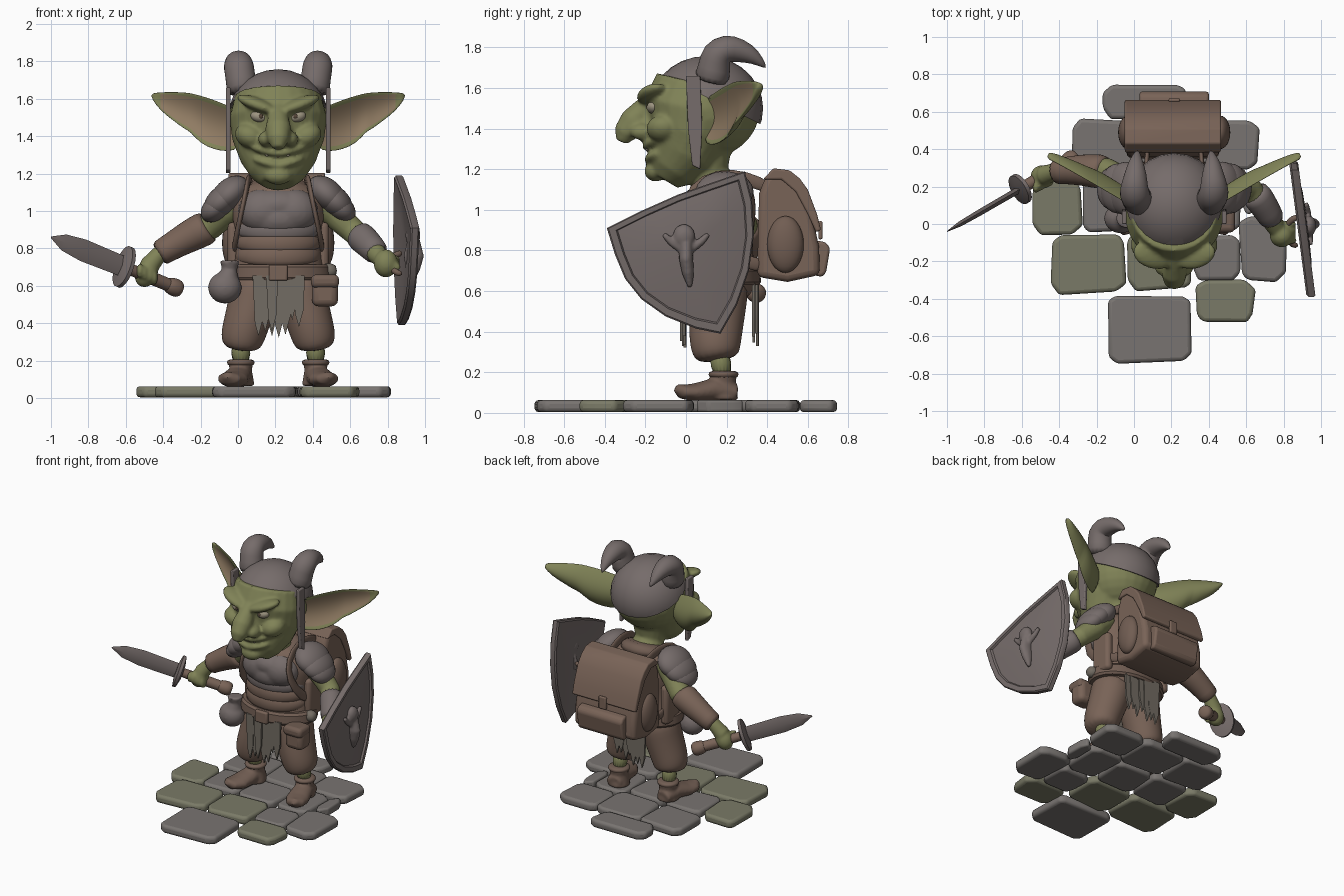
import bpy, bmesh, random
from math import sin, cos, pi, radians
from mathutils import Vector, Matrix, Euler

random.seed(4)
CX = 0.215  # body centre line
X, Y, Z = Vector((1, 0, 0)), Vector((0, 1, 0)), Vector((0, 0, 1))

def material(name, *c):
    m = bpy.data.materials.new(name)
    m.diffuse_color = (*c, 1)
    return m

SKIN, TAN = material("green_skin", .215, .225, .095), material("inner_ear_tan", .28, .20, .125)
LEATHER, DARK = material("leather", .19, .125, .095), material("dark_leather", .165, .11, .085)
METAL, CLOTH = material("dull_metal", .18, .15, .145), material("ragged_cloth", .17, .15, .125)
STONE, MOSS = material("stone", .19, .175, .165), material("mossy_stone", .195, .195, .135)
EYE, MOUTH = material("eye", .34, .30, .22), material("mouth", .09, .06, .04)

def ball(bm, c, s, rot=(0, 0, 0)):
    m = Matrix.LocRotScale(Vector(c), Euler([radians(a) for a in rot]), Vector(s if isinstance(s, tuple) else (s, s, s)))
    bmesh.ops.create_uvsphere(bm, u_segments=24, v_segments=14, radius=1, matrix=m)

def box(bm, c, s):
    bmesh.ops.create_cube(bm, size=1, matrix=Matrix.LocRotScale(Vector(c), None, Vector(s)))

def skin_rings(bm, rings):
    vs = [[bm.verts.new(p) for p in r] for r in rings]
    n = len(vs[0])
    bm.faces.new(vs[0])
    bm.faces.new(vs[-1])
    return [[bm.faces.new((a[j], a[(j + 1) % n], b[(j + 1) % n], b[j])) for j in range(n)] for a, b in zip(vs, vs[1:])]

def loft(bm, pts, ref=Y, n=16):
    """Rings (x, y, z, r1[, r2]) swept along their own path."""
    c, rings = [Vector(p[:3]) for p in pts], []
    for i, p in enumerate(pts):
        t = (c[min(i + 1, len(c) - 1)] - c[max(i - 1, 0)]).normalized()
        a = ref.cross(t).normalized()
        b = t.cross(a)
        rings.append([c[i] + a * p[3] * cos(k * 2 * pi / n) + b * p[-1] * sin(k * 2 * pi / n) for k in range(n)])
    skin_rings(bm, rings)

def prism(bm, pts, w0, w1, axis):
    put = {'X': lambda u, v, w: (w, u, v), 'Y': lambda u, v, w: (u, w, v), 'Z': lambda u, v, w: (u, v, w)}[axis]
    skin_rings(bm, [[put(u, v, w) for u, v in pts] for w in (w0, w1)])

def part(name, mats, *shapes, sub=0, voxel=0, bevel=0):
    """One object from (function, arguments...) shapes, rounded, fused or bevelled."""
    bm = bmesh.new()
    for fn, *args in shapes:
        fn(bm, *args)
    bmesh.ops.recalc_face_normals(bm, faces=bm.faces[:])
    me = bpy.data.meshes.new(name)
    bm.to_mesh(me)
    bm.free()
    ob = bpy.data.objects.new(name, me)
    bpy.context.collection.objects.link(ob)
    for m in mats if isinstance(mats, list) else [mats]:
        me.materials.append(m)
    me.polygons.foreach_set("use_smooth", [True] * len(me.polygons))
    if not sub and not voxel:
        bpy.ops.object.select_all(action='DESELECT')
        ob.select_set(True)
        bpy.context.view_layer.objects.active = ob
        bpy.ops.object.shade_smooth_by_angle(angle=radians(35))
    if bevel:
        b = ob.modifiers.new("bevel", 'BEVEL')
        b.width, b.segments = bevel, 3
    if sub:
        m = ob.modifiers.new("round", 'SUBSURF')
        m.levels = m.render_levels = sub
    if voxel:
        r = ob.modifiers.new("fuse", 'REMESH')
        r.mode, r.voxel_size, r.use_smooth_shade = 'VOXEL', voxel, True
        m = ob.modifiers.new("soften", 'SMOOTH')
        m.factor, m.iterations = 0.5, 4

# paving stones: x0, x1, y0, y1
stones = [(-.16, .27, .57, .75), (-.33, .0, .26, .56), (.01, .35, .25, .56), (.36, .66, .29, .56), (-.55, -.28, -.05, .24),
          (-.27, .01, -.04, .25), (.02, .31, -.04, .24), (.32, .56, -.05, .28), (.57, .67, .06, .28), (-.44, -.05, -.37, -.06),
          (-.04, .3, -.35, -.05), (.31, .56, -.29, -.06), (.57, .81, -.30, .04), (.33, .64, -.52, -.3), (-.14, .31, -.74, -.38)]
for i, (x0, x1, y0, y1) in enumerate(stones):
    pts = [(x0 + .04, y0), (x1 - .04, y0), (x1, y0 + .04), (x1, y1 - .04), (x1 - .04, y1), (x0 + .04, y1), (x0, y1 - .04), (x0, y0 + .04)]
    pts = [(x + random.uniform(-.012, .012), y + random.uniform(-.012, .012)) for x, y in pts]
    part(f"paving_stone_{i}", MOSS if i in (4, 9, 10, 13) else STONE, (prism, pts, .004, .063, 'Z'), bevel=.02)

# head with jaw, neck, hooked nose, brow, cheeks and lips fused together
face = [(ball, (CX, .1, 1.5), (.255, .265, .245)), (ball, (CX, -.17, 1.41), (.075, .09, .09)), (ball, (CX, -.15, 1.19), (.075, .055, .05)),
        (loft, [(CX, -.11, 1.15, .09, .08), (CX, -.08, 1.2, .15, .13), (CX, -.02, 1.28, .205, .18),
                (CX, .02, 1.38, .245, .21), (CX, .04, 1.5, .262, .25), (CX, .07, 1.62, .23, .22)], Y, 24),
        (loft, [(CX, .18, 1.06, .14, .12), (CX, .115, 1.17, .1, .1), (CX, .1, 1.26, .12, .12), (CX, .1, 1.36, .16, .18)]),
        (loft, [(CX, -.14, 1.56, .045), (CX, -.205, 1.5, .055), (CX, -.255, 1.44, .07), (CX, -.3, 1.38, .058), (CX, -.318, 1.335, .03)], X)]
for s in (-1, 1):
    face += [(ball, (CX + s * .11, -.165, 1.57), (.12, .075, .035), (0, -s * 20, s * 15)),
             (ball, (CX + s * .065, -.215, 1.385), (.042, .06, .042)),
             (ball, (CX + s * .15, -.11, 1.4), (.085, .085, .065), (0, s * -25, 0)),
             (ball, (CX + s * .07, -.165, 1.325), (.09, .045, .025), (0, -s * 15, s * 20)),
             (ball, (CX + s * .06, -.155, 1.26), (.085, .045, .025), (0, -s * 15, s * 20))]
part("head", SKIN, *face, voxel=.011)
part("mouth", MOUTH, (loft, [(CX + .155 * t, -.195 + .1 * t * t, 1.293 + .05 * t * t, .012) for t in (-1, -.6, -.25, .25, .6, 1)], Z), sub=1)
part("teeth", EYE, *[(ball, (CX + .15 * t, -.203 + .09 * t * t, 1.30 + .05 * t * t), (.012, .01, .016)) for t in (-.7, -.4, .35, .6)])

# skull cap cut along a tilted plane
def cap(bm):
    ball(bm, (CX, .1, 1.5), (.268, .28, .258))
    bmesh.ops.bisect_plane(bm, geom=bm.verts[:] + bm.edges[:] + bm.faces[:], plane_co=(CX, -.1, 1.655), plane_no=(0, .5, 1), clear_inner=True)
    bmesh.ops.holes_fill(bm, edges=[e for e in bm.edges if e.is_boundary])
part("skull_cap", METAL, (cap,))

# cupped ear, tan on the hollow side
def ear(bm, s, n=20):
    rings = []
    for d, top, bot in [(.2, 1.54, 1.33), (.27, 1.565, 1.315), (.34, 1.595, 1.325), (.42, 1.62, 1.36), (.47, 1.632, 1.425),
                        (.5, 1.635, 1.435), (.57, 1.638, 1.49), (.63, 1.635, 1.535), (.68, 1.63, 1.605)]:
        h, angles = (top - bot) / 2, [k * 2 * pi / n for k in range(n)]
        rings.append([Vector((CX + s * d, .08 + (d - .2) * .58 + .022 * sin(a) + .5 * h * sin(a) ** 2, (top + bot) / 2 + h * cos(a))) for a in angles])
    for row in skin_rings(bm, rings)[:-1]:
        for f in row[12:18]:
            f.material_index = 1

for side, s in (("left", -1), ("right", 1)):
    part(f"{side}_ear", [SKIN, TAN], (ear, s), sub=1)
    part(f"{side}_eye", EYE, (ball, (CX + s * .1, -.158, 1.505), (.048, .035, .032), (0, -s * 12, 0)))
    part(f"{side}_pupil", MOUTH, (ball, (CX + s * .093, -.189, 1.506), (.012, .007, .012)))
    hx = CX + s * .205
    part(f"{side}_horn", METAL, (loft, [(hx - s * .02, .12, 1.62, .1), (hx - s * .005, .14, 1.7, .078), (hx + s * .005, .15, 1.77, .085),
         (hx + s * .01, .2, 1.80, .075), (hx, .27, 1.785, .06), (hx, .34, 1.755, .038), (hx - s * .01, .395, 1.70, .006)], X), sub=1)
    part(f"{side}_cap_strap", METAL, (prism, [(.0, 1.66), (.07, 1.66), (.08, 1.4), (.07, 1.2), (.03, 1.22), (.01, 1.4)],
         CX + s * .255, CX + s * .28, 'X'), bevel=.006)
    # legs and boots
    lx = CX + s * .2
    part(f"{side}_trouser_leg", LEATHER, (loft, [(CX + s * .1, .17, .68, .15), (CX + s * .13, .16, .53, .135, .14), (CX + s * .17, .145, .4, .125, .135),
         (CX + s * .195, .145, .31, .12, .125), (lx, .155, .255, .09, .1)]), sub=2)
    part(f"{side}_shin", SKIN, (loft, [(lx, .16, .32, .06), (lx, .185, .16, .05)]), sub=1)
    part(f"{side}_boot", DARK, (loft, [(lx, .185, .2, .07), (lx, .185, .15, .06), (lx, .185, .065, .075)]),
         (loft, [(lx, .25, .1, .055, .04), (CX + s * .215, .14, .115, .07, .058), (CX + s * .24, .04, .1, .08, .045),
                 (CX + s * .265, -.02, .105, .065, .035), (CX + s * .275, -.05, .125, .02)], Z), voxel=.01)
    part(f"{side}_boot_cuff", DARK, (loft, [(lx, .185, .165, .065), (lx, .185, .19, .08), (lx, .185, .21, .07)]), sub=1)
    # layered shoulder guard, pack strap, side bags
    part(f"{side}_pauldron", METAL, *[(ball, (CX + s * dx, .19, dz), (r * .92, r * 1.1, r * .62), (0, s * 42, 0))
         for dx, dz, r in ((.26, 1.09, .13), (.30, 1.055, .122), (.33, 1.02, .105))])
    strap = [(.14, .42, 1.1), (.15, .3, 1.16), (.16, .16, 1.175), (.17, .03, 1.11), (.2, .0, .98), (.235, .1, .82), (.24, .3, .74), (.2, .4, .72)]
    part(f"{side}_pack_strap", DARK, (loft, [(CX + s * x, y, z, .035, .014) for x, y, z in strap], X, 10), sub=1)
    part(f"{side}_side_bag", LEATHER, (box, (CX + s * .24, .22, .8), (.06, .16, .28)), bevel=.025)
    part(f"{side}_backpack_pouch", DARK, (ball, (CX + s * .245, .49, .83), (.055, .09, .14)))

# torso, breastplate with stacked belly bands, collar and belt
part("torso", LEATHER, (loft, [(CX, .17, .54, .2, .14), (CX, .17, .64, .26, .175), (CX, .17, .74, .235, .165), (CX, .17, .86, .225, .16),
     (CX, .17, 1.0, .26, .18), (CX, .18, 1.1, .23, .16), (CX, .18, 1.17, .12, .11)], Y, 20), sub=2)
part("breastplate", METAL, (ball, (CX, .12, 1.03), (.2, .15, .1)), (ball, (CX, .1, .96), (.18, .13, .11)),
     *[(ball, (CX + s * .08, .08, 1.0), (.135, .11, .12)) for s in (-1, 1)], voxel=.012)
for i, z in enumerate((.9, .83, .76)):
    part(f"belly_band_{i}", LEATHER if i else METAL, (loft, [(CX, .16, z - .04, .215, .16), (CX, .155, z - .02, .235, .172),
         (CX, .155, z + .025, .23, .168), (CX, .16, z + .04, .21, .15)], Y, 24), sub=1)
part("collar", DARK, (loft, [(CX, .18, 1.1, .18, .15), (CX, .18, 1.14, .17, .145), (CX, .17, 1.17, .12, .12)]), sub=1)
part("belt", DARK, (loft, [(CX, .17, .63, .275, .19), (CX, .17, .645, .285, .2), (CX, .17, .7, .28, .195), (CX, .17, .715, .265, .18)], Y, 28))
part("belt_buckle", LEATHER, (box, (CX, -.03, .67), (.1, .03, .085)), bevel=.01)

# ragged cloth hanging front and back
for side, y in (("front", -.02), ("back", .335)):
    strips = []
    for i in range(7):
        x, e, yy = CX - .125 + i * .036, random.uniform(.29, .42), y + random.uniform(-.012, .012)
        strips.append((prism, [(x - .012, .655), (x + .05, .655), (x + .046, e + .1), (x + .035, e + .06), (x + .02, e), (x, e + .07)], yy, yy + .014, 'Y'))
    part(f"{side}_loincloth", CLOTH, *strips)

# belt pouches
part("waterskin", METAL, (ball, (-.07, .03, .59), (.09, .08, .085)), (loft, [(-.055, .03, .64, .06), (-.045, .03, .69, .04), (-.045, .03, .735, .055)]), voxel=.01)
part("right_pouch", LEATHER, (box, (.465, .03, .575), (.14, .12, .17)), bevel=.035)
part("right_pouch_flap", DARK, (box, (.465, .02, .625), (.15, .13, .07)), bevel=.025)
part("hip_roll", CLOTH, (loft, [(.44, .15, .68, .04), (.5, .15, .68, .045), (.53, .15, .68, .025)], Z), sub=1)

# backpack with flap and pocket
part("backpack", LEATHER, (prism, [(.35, .67), (.36, 1.08), (.39, 1.16), (.44, 1.195), (.5, 1.18), (.57, 1.1), (.62, .98), (.655, .82), (.66, .68), (.5, .645)],
     -.04, .455, 'X'), bevel=.035)
part("backpack_flap", LEATHER, (prism, [(.38, 1.15), (.43, 1.205), (.51, 1.195), (.56, 1.155), (.6, 1.1), (.645, .98), (.665, .9), (.64, .89),
     (.6, .98), (.54, 1.09), (.47, 1.15)], -.05, .465, 'X'), bevel=.009)
part("backpack_pocket", LEATHER, (prism, [(.62, .68), (.64, .85), (.69, .84), (.71, .81), (.69, .69), (.67, .67)], .03, .4, 'X'), bevel=.018)
part("backpack_clasp", LEATHER, (box, (CX, .662, .9), (.06, .02, .09)), bevel=.008)

# sword arm
part("sword_arm", SKIN, (loft, [(.02, .2, 1.08, .085), (-.06, .23, 1.0, .08), (-.15, .28, .92, .075), (-.3, .29, .84, .06), (-.42, .28, .77, .045), (-.48, .26, .7, .055)]),
     (ball, (-.49, .255, .665), (.06, .06, .075), (0, 25, 0)),
     *[(ball, (-.525 + k * .026, .2 + k * .012, .68 - k * .012), (.018, .035, .04)) for k in range(4)], voxel=.01)
part("sword_arm_bracer", LEATHER, (loft, [(-.155, .275, .92, .08), (-.17, .28, .91, .098), (-.28, .29, .855, .085), (-.39, .285, .79, .07), (-.43, .28, .765, .075)]), sub=1)

# short sword laid along one axis
def on_sword(*prof): return [(*(Vector((-.31, .36, .58)) + Vector((-.69, -.40, .28)) * t), a, b) for t, a, b in prof]
part("sword_blade", METAL, (loft, on_sword((.42, .018, .055), (.75, .017, .06), (.9, .014, .045), (1, .002, .004)), Z, 4))
part("sword_guard", METAL, (loft, on_sword((.405, .05, .06), (.42, .085, .115), (.445, .085, .115), (.46, .04, .05)), Z, 20))
part("sword_grip", LEATHER, (loft, on_sword((.05, .035, .035), (.2, .036, .036), (.42, .03, .03)), Z))
part("sword_pommel", LEATHER, (loft, on_sword((-.01, .03, .03), (.01, .05, .05), (.06, .05, .05), (.12, .035, .035)), Z), sub=1)

# shield arm
part("shield_arm", SKIN, (loft, [(.42, .2, 1.08, .085), (.52, .21, .98, .075), (.62, .19, .89, .067), (.7, .08, .82, .06), (.76, -.02, .75, .05)]),
     (ball, (.79, -.06, .72), (.065, .065, .075)), *[(ball, (.83, -.09 + k * .03, .7 + k * .012), (.04, .018, .03)) for k in range(4)], voxel=.01)
part("shield_arm_bracer", METAL, (loft, [(.635, .175, .88, .075), (.66, .15, .86, .085), (.72, .06, .8, .072), (.75, .0, .765, .07)]), sub=1)
part("shield_handle", DARK, (loft, [(.88, -.12, .66, .018), (.82, -.1, .68, .018), (.81, -.03, .73, .018), (.83, .02, .76, .018), (.88, .04, .78, .018)]), sub=1)

# kite shield with raised rim and domed panel, plus a creature emblem
edge = [(-.39, .91), (-.22, .995), (-.04, 1.075), (.13, 1.135), (.29, 1.19), (.325, 1.05), (.335, .88), (.31, .7), (.25, .53), (.17, .39),
        (.05, .415), (-.1, .475), (-.22, .56), (-.3, .66), (-.35, .78)]
def shield_pt(y, z, k, w): return Vector((.855 + (.28 - (y - .02) * k) * .13 + w, .02 + (y - .02) * k, .82 + (z - .82) * k))
part("shield", METAL, (skin_rings, [[shield_pt(y, z, k, w) for y, z in edge] for k, w in
     ((.03, .01), (.6, .0), (.97, -.022), (1, -.012), (1, .018), (.98, .026), (.89, .026), (.87, .012), (.5, .03), (.03, .036))]))
part("shield_emblem", METAL, (ball, (.935, -.01, .87), (.04, .055, .06)),
     (loft, [(.94, .0, .84, .035, .03), (.94, .0, .76, .055, .035), (.935, .01, .69, .04, .03), (.93, .02, .62, .012)]),
     *[(loft, [(.932, .0, .79, .022), (.932 - s * .006, s * .07, .84, .02), (.932 - s * .012, s * .11, .88, .014)], X) for s in (-1, 1)], voxel=.009)
